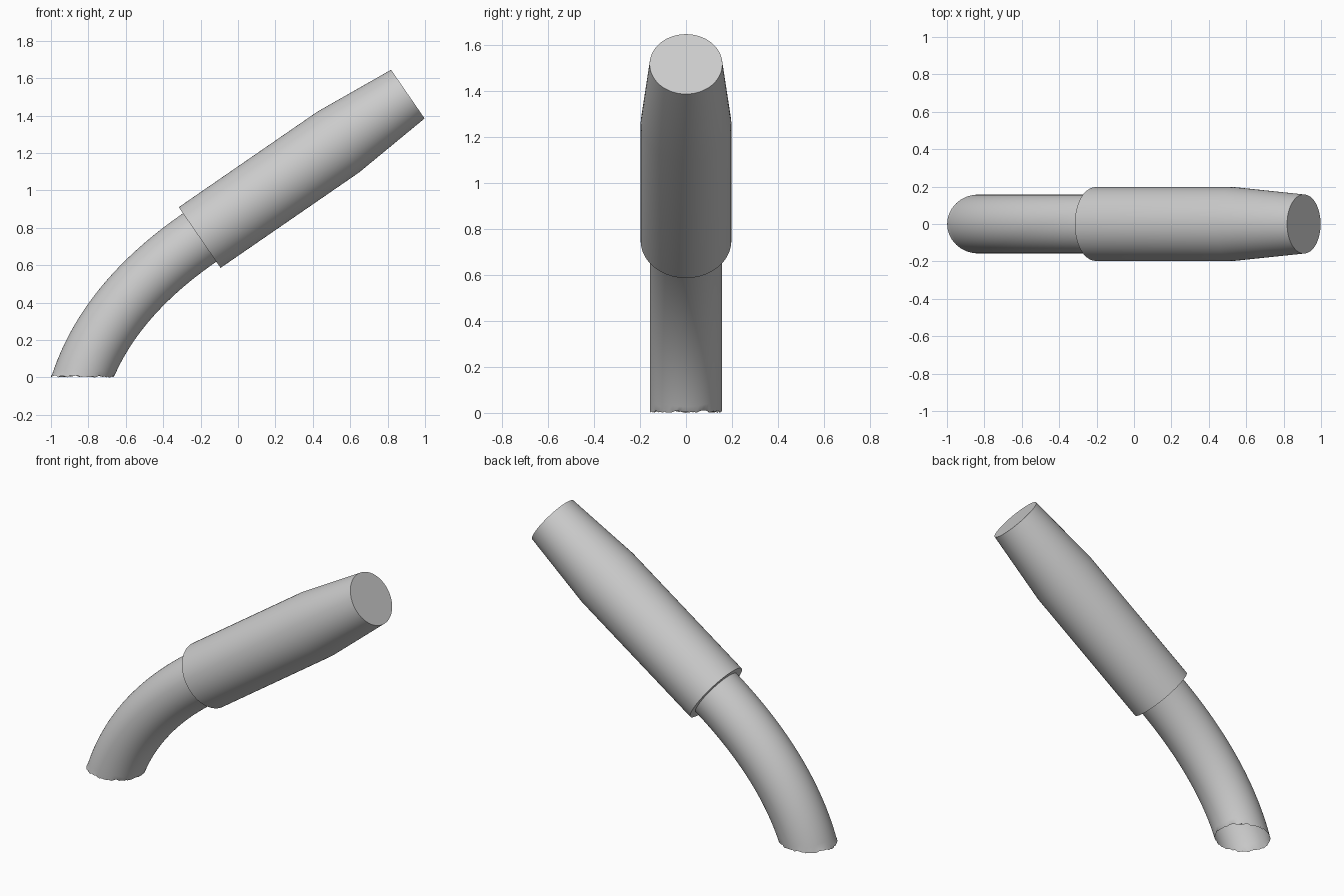
import bpy, bmesh, math, random
from mathutils import Vector

random.seed(4)
SIDES = 64

if "Cube" in bpy.data.objects:
    bpy.data.objects.remove(bpy.data.objects["Cube"], do_unlink=True)

grey = bpy.data.materials.new("plain grey")
grey.use_nodes = True
color = (0.6, 0.6, 0.6, 1)
grey.diffuse_color = color
grey.node_tree.nodes["Principled BSDF"].inputs["Base Color"].default_value = color


def add_ring(bm, center, tangent, radius):
    """Circle of vertices square to a tangent lying in the XZ plane."""
    t = tangent.normalized()
    side = Vector((0, 1, 0))
    up = t.cross(side)
    ring = []
    for i in range(SIDES):
        a = math.tau * i / SIDES
        ring.append(bm.verts.new(center + radius * (math.cos(a) * side + math.sin(a) * up)))
    return ring


def bridge(bm, rings):
    for a, b in zip(rings, rings[1:]):
        for i in range(SIDES):
            j = (i + 1) % SIDES
            bm.faces.new((a[i], a[j], b[j], b[i]))


def finish(bm, name):
    bmesh.ops.recalc_face_normals(bm, faces=bm.faces)
    mesh = bpy.data.meshes.new(name)
    bm.to_mesh(mesh)
    bm.free()
    mesh.materials.append(grey)
    obj = bpy.data.objects.new(name, mesh)
    bpy.context.collection.objects.link(obj)
    bpy.ops.object.select_all(action="DESELECT")
    obj.select_set(True)
    bpy.context.view_layer.objects.active = obj
    bpy.ops.object.shade_smooth_by_angle(angle=math.radians(30))
    return obj


# Straight sleeve with a tapered outer end
sleeve_start = Vector((-0.205, 0, 0.748))
sleeve_end = Vector((0.908, 0, 1.515))
axis = (sleeve_end - sleeve_start).normalized()
length = (sleeve_end - sleeve_start).length
bm = bmesh.new()
rings = [add_ring(bm, sleeve_start + axis * d, axis, r)
         for d, r in ((0, 0.197), (0.9, 0.197), (length, 0.158))]
bridge(bm, rings)
bm.faces.new(rings[0])
bm.faces.new(rings[-1])
finish(bm, "sleeve")

# Bent pipe, open at the ground, following a quadratic curve
foot = Vector((-0.833, 0, 0))
bend = Vector((-0.681, 0, 0.42))
bm = bmesh.new()
rings = []
steps = 36
for k in range(-6, steps + 1):
    t = k / steps
    point = foot * (1 - t) ** 2 + bend * 2 * t * (1 - t) + sleeve_start * t * t
    tangent = (bend - foot) * (1 - t) + (sleeve_start - bend) * t
    rings.append(add_ring(bm, point, tangent, 0.157))
bridge(bm, rings)
bmesh.ops.bisect_plane(bm, geom=bm.verts[:] + bm.edges[:] + bm.faces[:],
                       plane_co=(0, 0, 0), plane_no=(0, 0, 1), clear_inner=True)

# Slightly ragged cut edge at the ground
for v in bm.verts:
    if abs(v.co.z) < 1e-4:
        v.co.z = random.uniform(0, 0.012)
finish(bm, "bent_pipe")
